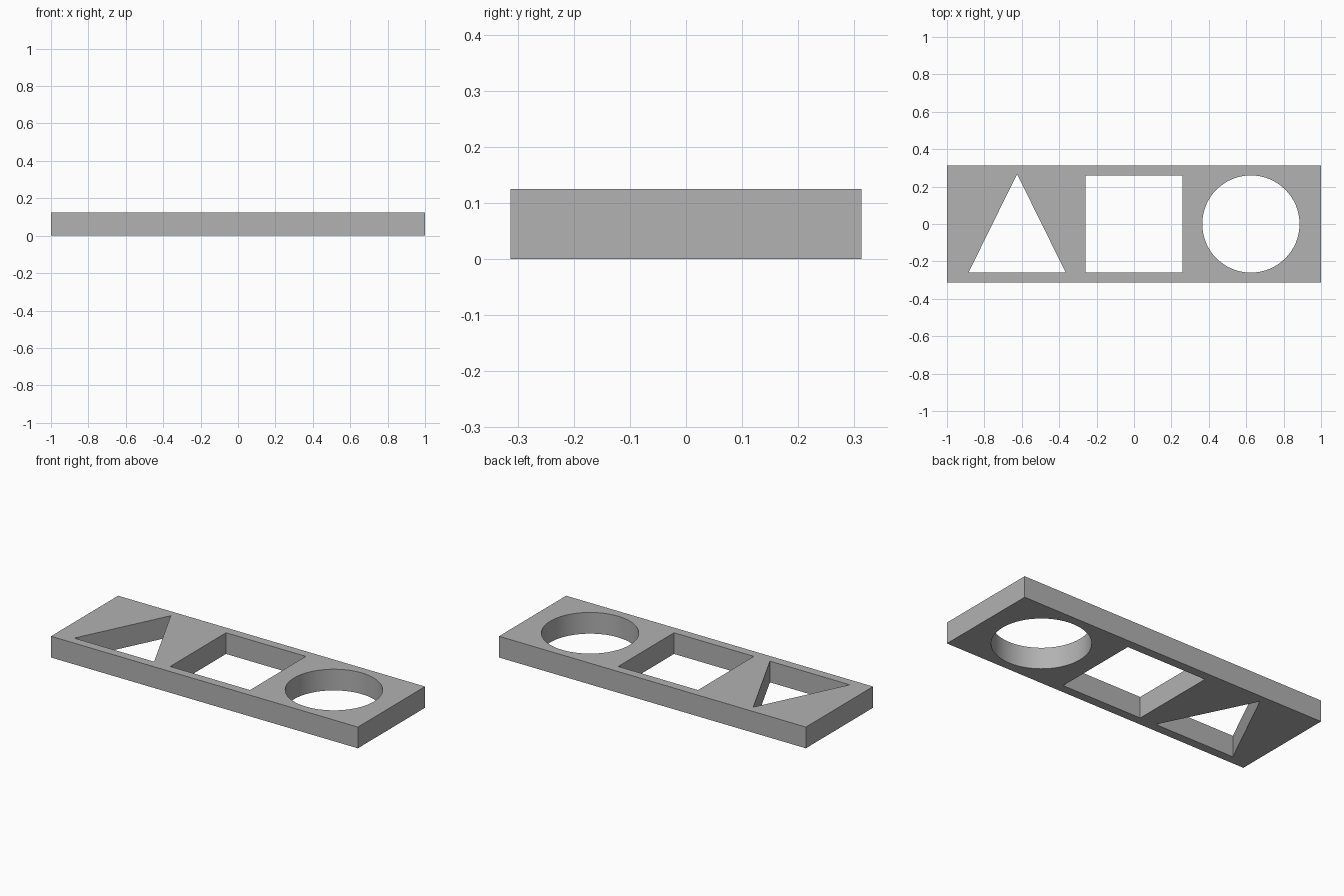
import bpy
import math

LENGTH, DEPTH, HEIGHT = 2.0, 0.625, 0.125
HOLE = 0.26       # half-width of each opening
SPACING = 0.625   # distance between opening centres

cube = bpy.data.objects.get("Cube")
if cube:
    bpy.data.objects.remove(cube, do_unlink=True)

grey = bpy.data.materials.new("light_grey")
grey.use_nodes = True
colour = (0.445, 0.445, 0.445, 1)
grey.diffuse_color = colour
bsdf = next(n for n in grey.node_tree.nodes if n.type == "BSDF_PRINCIPLED")
bsdf.inputs["Base Color"].default_value = colour


def prism(name, outline, bottom, top):
    """Upright prism with the given counter-clockwise outline."""
    n = len(outline)
    verts = [(x, y, z) for z in (bottom, top) for x, y in outline]
    faces = [tuple(reversed(range(n))), tuple(range(n, 2 * n))]
    faces += [(i, (i + 1) % n, n + (i + 1) % n, n + i) for i in range(n)]
    mesh = bpy.data.meshes.new(name)
    mesh.from_pydata(verts, [], faces)
    mesh.materials.append(grey)
    obj = bpy.data.objects.new(name, mesh)
    bpy.context.collection.objects.link(obj)
    return obj


def rectangle(half_x, half_y):
    return [(-half_x, -half_y), (half_x, -half_y), (half_x, half_y), (-half_x, half_y)]


# Flat board
board = prism("shape_board", rectangle(LENGTH / 2, DEPTH / 2), 0, HEIGHT)

# Triangle, square and round openings, from right to left
triangle = [(-HOLE, -HOLE), (HOLE, -HOLE), (0, HOLE + 0.007)]
square = rectangle(HOLE, HOLE)
SIDES = 64
circle = [(HOLE * math.cos(math.tau * i / SIDES), HOLE * math.sin(math.tau * i / SIDES))
          for i in range(SIDES)]
openings = {"triangle": triangle, "square": square, "circle": circle}

bpy.ops.object.select_all(action="DESELECT")
board.select_set(True)
bpy.context.view_layer.objects.active = board
for i, (name, outline) in enumerate(openings.items()):
    cutter = prism(name + "_cutter", outline, -HEIGHT, 2 * HEIGHT)
    cutter.location.x = (i - 1) * SPACING
    cutter.hide_render = True
    cut = board.modifiers.new(name + "_opening", "BOOLEAN")
    cut.operation = "DIFFERENCE"
    cut.solver = "EXACT"
    cut.object = cutter
    bpy.context.view_layer.update()
    bpy.ops.object.modifier_apply(modifier=cut.name)
    bpy.data.objects.remove(cutter, do_unlink=True)

# Smooth round wall, crisp edges elsewhere
bpy.ops.object.shade_smooth_by_angle(angle=math.radians(30))
